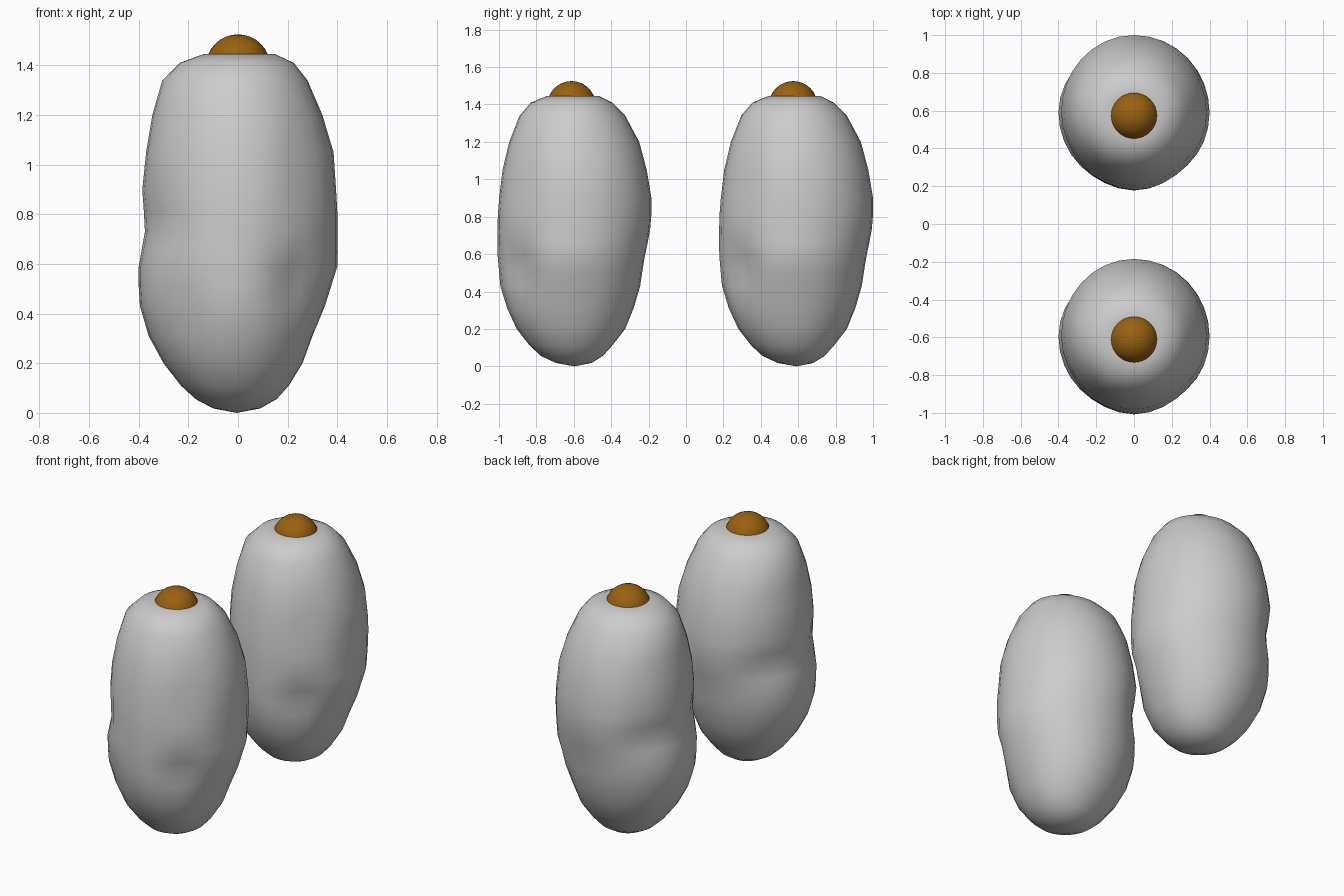
import bpy, bmesh, math

if "Cube" in bpy.data.objects:
    bpy.data.objects.remove(bpy.data.objects["Cube"])

SEGMENTS = 32


def material(name, color):
    m = bpy.data.materials.new(name)
    m.diffuse_color = (*color, 1)
    m.use_nodes = True
    m.node_tree.nodes["Principled BSDF"].inputs["Base Color"].default_value = m.diffuse_color
    return m


grey = material("stone grey", (0.6, 0.6, 0.6))
amber = material("dark amber", (0.32, 0.12, 0.005))

# Body rings: height, then reach to the right, back, left and front
RINGS = [
    (0.018, 0.09, 0.09, 0.10, 0.10),
    (0.055, 0.155, 0.15, 0.17, 0.18),
    (0.11, 0.205, 0.20, 0.23, 0.24),
    (0.20, 0.26, 0.27, 0.30, 0.31),
    (0.31, 0.30, 0.315, 0.36, 0.36),
    (0.43, 0.35, 0.35, 0.395, 0.395),
    (0.51, 0.375, 0.362, 0.40, 0.40),
    (0.59, 0.40, 0.375, 0.40, 0.405),
    (0.66, 0.40, 0.39, 0.388, 0.405),
    (0.73, 0.40, 0.403, 0.376, 0.405),
    (0.81, 0.40, 0.41, 0.38, 0.405),
    (0.90, 0.395, 0.41, 0.386, 0.40),
    (1.05, 0.385, 0.385, 0.37, 0.385),
    (1.20, 0.34, 0.345, 0.345, 0.35),
    (1.34, 0.28, 0.27, 0.305, 0.295),
    (1.41, 0.225, 0.20, 0.235, 0.235),
    (1.445, 0.15, 0.13, 0.14, 0.15),
    (1.435, 0.08, 0.07, 0.08, 0.08),
]

# Soft dents: angle in degrees, height, depth, angular width, height width
DENTS = [
    (-52, 0.52, 0.045, 0.28, 0.13),
    (-48, 0.98, 0.018, 0.25, 0.18),
    (-125, 0.40, 0.022, 0.25, 0.13),
    (140, 0.72, 0.018, 0.35, 0.10),
    (-150, 0.78, 0.015, 0.30, 0.12),
    (-90, 0.68, -0.008, 0.30, 0.25),
]


def reach(ring, a):
    z, right, back, left, front = ring
    c, s = math.cos(a), math.sin(a)
    r = c * c * (right if c > 0 else left) + s * s * (back if s > 0 else front)
    for angle, height, depth, aw, hw in DENTS:
        d = (a - math.radians(angle) + math.pi) % math.tau - math.pi
        r -= depth * math.exp(-(d / aw) ** 2 - ((z - height) / hw) ** 2)
    return r


def finish(bm, name, mat, angle):
    bmesh.ops.recalc_face_normals(bm, faces=bm.faces)
    mesh = bpy.data.meshes.new(name)
    bm.to_mesh(mesh)
    bm.free()
    mesh.materials.append(mat)
    obj = bpy.data.objects.new(name, mesh)
    bpy.context.collection.objects.link(obj)
    bpy.ops.object.select_all(action='DESELECT')
    obj.select_set(True)
    bpy.context.view_layer.objects.active = obj
    bpy.ops.object.shade_smooth_by_angle(angle=math.radians(angle))
    return obj


def lumpy_body(name, y):
    bm = bmesh.new()
    loops = []
    for ring in RINGS:
        loop = []
        for i in range(SEGMENTS):
            a = math.tau * i / SEGMENTS
            r = reach(ring, a)
            loop.append(bm.verts.new((r * math.cos(a), r * math.sin(a), ring[0])))
        loops.append(loop)
    bottom = bm.verts.new((-0.005, 0, 0))
    top = bm.verts.new((0, 0, 1.425))
    for i in range(SEGMENTS):
        j = (i + 1) % SEGMENTS
        for low, high in zip(loops, loops[1:]):
            bm.faces.new((low[i], low[j], high[j], high[i]))
        bm.faces.new((bottom, loops[0][j], loops[0][i]))
        bm.faces.new((top, loops[-1][i], loops[-1][j]))
    finish(bm, name, grey, 60).location.y = y


def top_knob(name, y):
    bm = bmesh.new()
    bmesh.ops.create_uvsphere(bm, u_segments=32, v_segments=16, radius=0.13)
    finish(bm, name, amber, 60).location = (0, y, 1.395)


# Matching pair, front and back
for side, y in (("front", -0.595), ("back", 0.59)):
    lumpy_body(side + "_body", y)
    top_knob(side + "_knob", y - 0.017)
